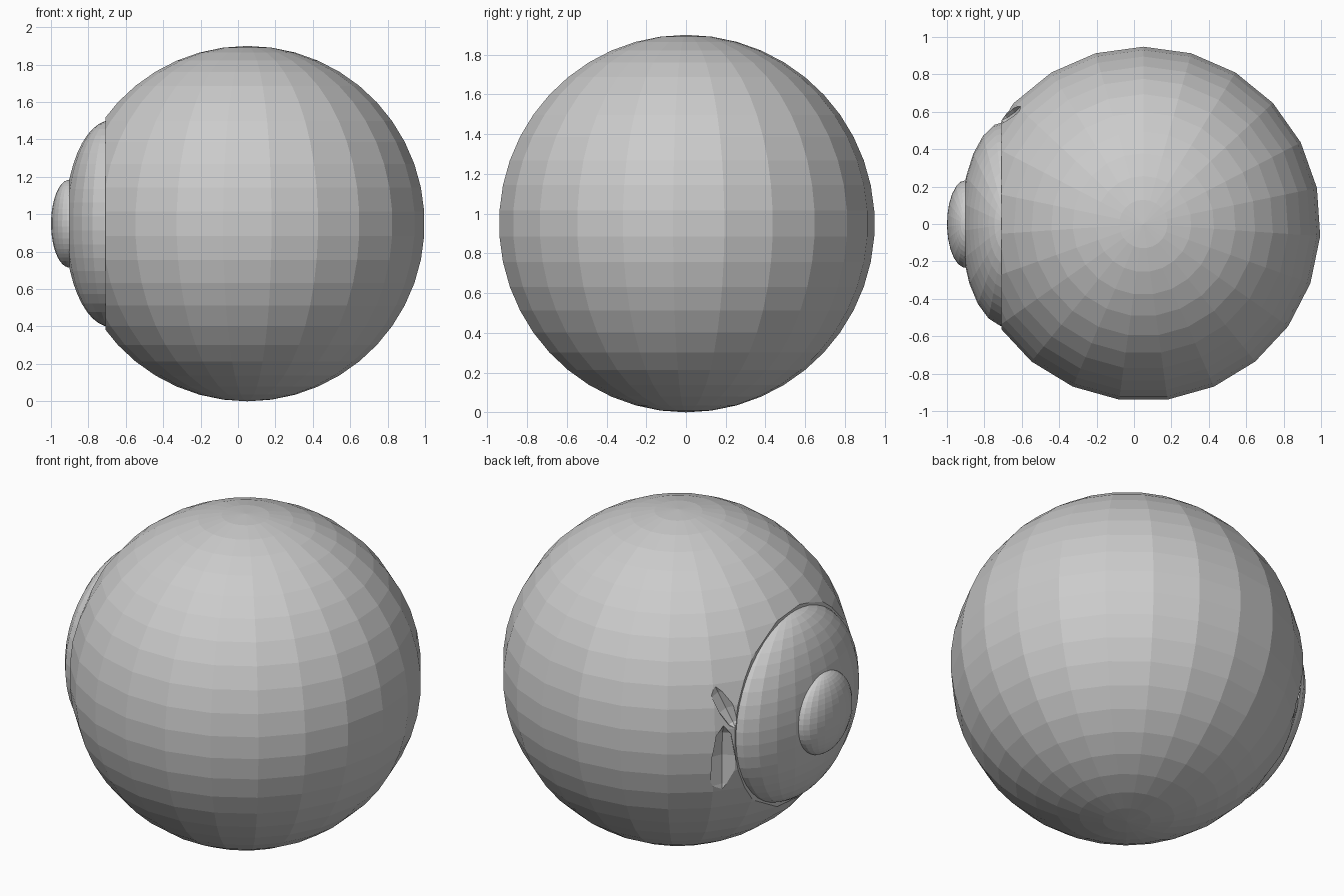
import bpy, bmesh
from mathutils import Matrix, Vector, Euler
from math import radians

if "Cube" in bpy.data.objects:
    bpy.data.objects.remove(bpy.data.objects["Cube"])

def ellipsoid(name, centre, radii, seg=23, rings=23, rot=(0, 0, 0), keep=None, cap=False):
    """UV ellipsoid with vertical poles; keep=(x, side) trims it at a plane."""
    bm = bmesh.new()
    bmesh.ops.create_uvsphere(bm, u_segments=seg, v_segments=rings, radius=1)
    m = (Matrix.Translation(centre) @ Euler([radians(a) for a in rot]).to_matrix().to_4x4()
         @ Matrix.Diagonal((*radii, 1)))
    bmesh.ops.transform(bm, matrix=m, verts=bm.verts)
    if keep:
        x, side = keep
        cut = bmesh.ops.bisect_plane(bm, geom=bm.verts[:] + bm.edges[:] + bm.faces[:],
                                     plane_co=(x, 0, 0), plane_no=(-side, 0, 0), clear_outer=True)
        if cap:
            rim = [e for e in cut["geom_cut"] if isinstance(e, bmesh.types.BMEdge)]
            bmesh.ops.contextual_create(bm, geom=rim)
    bmesh.ops.recalc_face_normals(bm, faces=bm.faces)
    me = bpy.data.meshes.new(name)
    bm.to_mesh(me)
    bm.free()
    ob = bpy.data.objects.new(name, me)
    bpy.context.collection.objects.link(ob)
    return ob

# main ball, flattened where the iris sits
ball = ellipsoid("eyeball", (0.05, 0, 0.95), (0.95, 0.95, 0.95), keep=(-0.708, 1), cap=True)

# domed iris and pupil
ellipsoid("iris", (-0.68, 0, 0.95), (0.246, 0.552, 0.552), keep=(-0.70, -1))
ellipsoid("pupil", (-0.90, 0, 0.95), (0.10, 0.235, 0.235), keep=(-0.89, -1))

# two jagged slits beside the iris
slits = [
    ((-0.67, 0.605, 0.76), (0.08, 0.055, 0.28), (0, 0, 45)),
    ((-0.665, 0.60, 1.17), (0.05, 0.045, 0.17), (0, 24, 45)),
]
for i, (c, r, rot) in enumerate(slits):
    cutter = ellipsoid(f"slit_cutter_{i + 1}", c, r, 6, 5, rot)
    cutter.hide_render = True
    cutter.hide_set(True)
    mod = ball.modifiers.new("slit", 'BOOLEAN')
    mod.operation = 'DIFFERENCE'
    mod.solver = 'EXACT'
    mod.object = cutter
